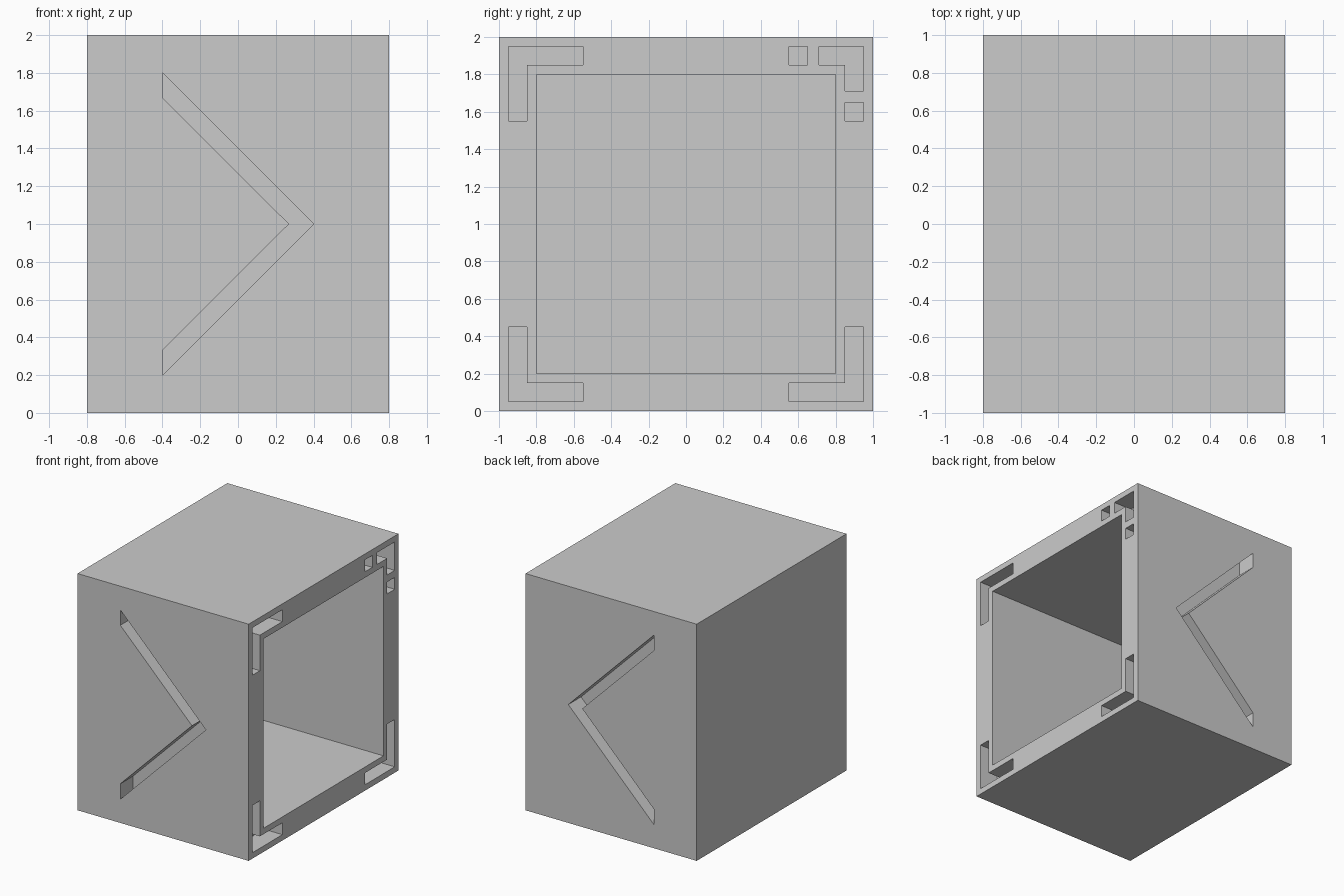
import bpy
import bmesh
from mathutils import Vector

if "Cube" in bpy.data.objects:
    bpy.data.objects.remove(bpy.data.objects["Cube"], do_unlink=True)

WALL = 0.2
GROOVE = 0.17
OVER = 0.05

grey = bpy.data.materials.new("plain_grey")
grey.use_nodes = True
colour = (0.6, 0.6, 0.6, 1)
grey.diffuse_color = colour
grey.node_tree.nodes["Principled BSDF"].inputs["Base Color"].default_value = colour


def prisms(name, parts):
    """Object made of closed prisms, each a list of base points and a sweep vector."""
    bm = bmesh.new()
    for points, sweep in parts:
        face = bm.faces.new([bm.verts.new(p) for p in points])
        top = bmesh.ops.extrude_face_region(bm, geom=[face], use_keep_orig=True)
        moved = [g for g in top["geom"] if isinstance(g, bmesh.types.BMVert)]
        bmesh.ops.translate(bm, verts=moved, vec=Vector(sweep))
    bmesh.ops.recalc_face_normals(bm, faces=bm.faces)
    mesh = bpy.data.meshes.new(name)
    bm.to_mesh(mesh)
    bm.free()
    mesh.materials.append(grey)
    obj = bpy.data.objects.new(name, mesh)
    bpy.context.collection.objects.link(obj)
    return obj


def on_side(outline, depth):
    """Prism sunk from the open +x side; outline is in y and height from the centre."""
    return [(0.8 - depth, y, 1 + z) for y, z in outline], (depth + OVER, 0, 0)


def rect(y0, z0, y1, z1):
    return [(y0, z0), (y1, z0), (y1, z1), (y0, z1)]


def corner(sy, sz, arm):
    """L-shaped outline in one corner of the frame."""
    far, near, end = 0.95, 0.85, 0.95 - arm
    shape = [(far, far), (end, far), (end, near), (near, near), (near, end), (far, end)]
    return [(sy * y, sz * z) for y, z in shape]


def cut(body, cutter):
    mod = body.modifiers.new(cutter.name, "BOOLEAN")
    mod.operation = "DIFFERENCE"
    mod.solver = "EXACT"
    mod.object = cutter
    bpy.context.view_layer.objects.active = body
    bpy.ops.object.modifier_apply(modifier=mod.name)
    bpy.data.objects.remove(cutter, do_unlink=True)


# Solid case
case = prisms("case", [on_side(rect(-1, -1, 1, 1), 1.6)])
for v in case.data.vertices:
    v.co.x = min(v.co.x, 0.8)

# Large open compartment
inner = 1 - WALL
cut(case, prisms("compartment", [on_side(rect(-inner, -inner, inner, inner), 1.6 - WALL)]))

# Corner marks on the frame, one of them broken into three pieces
marks = [corner(-1, 1, 0.4), corner(-1, -1, 0.4), corner(1, -1, 0.4), corner(1, 1, 0.24),
         rect(0.55, 0.85, 0.65, 0.95), rect(0.85, 0.55, 0.95, 0.65)]
cut(case, prisms("corner_marks", [on_side(m, GROOVE) for m in marks]))

# Arrow-shaped grooves in front and back
arrow = [(-0.4, 1.8), (0.4, 1), (-0.4, 0.2), (-0.4, 0.33), (0.27, 1), (-0.4, 1.67)]
cut(case, prisms("arrow_grooves", [
    ([(x, s * (1 - GROOVE), z) for x, z in arrow], (0, s * (GROOVE + OVER), 0))
    for s in (-1, 1)]))
